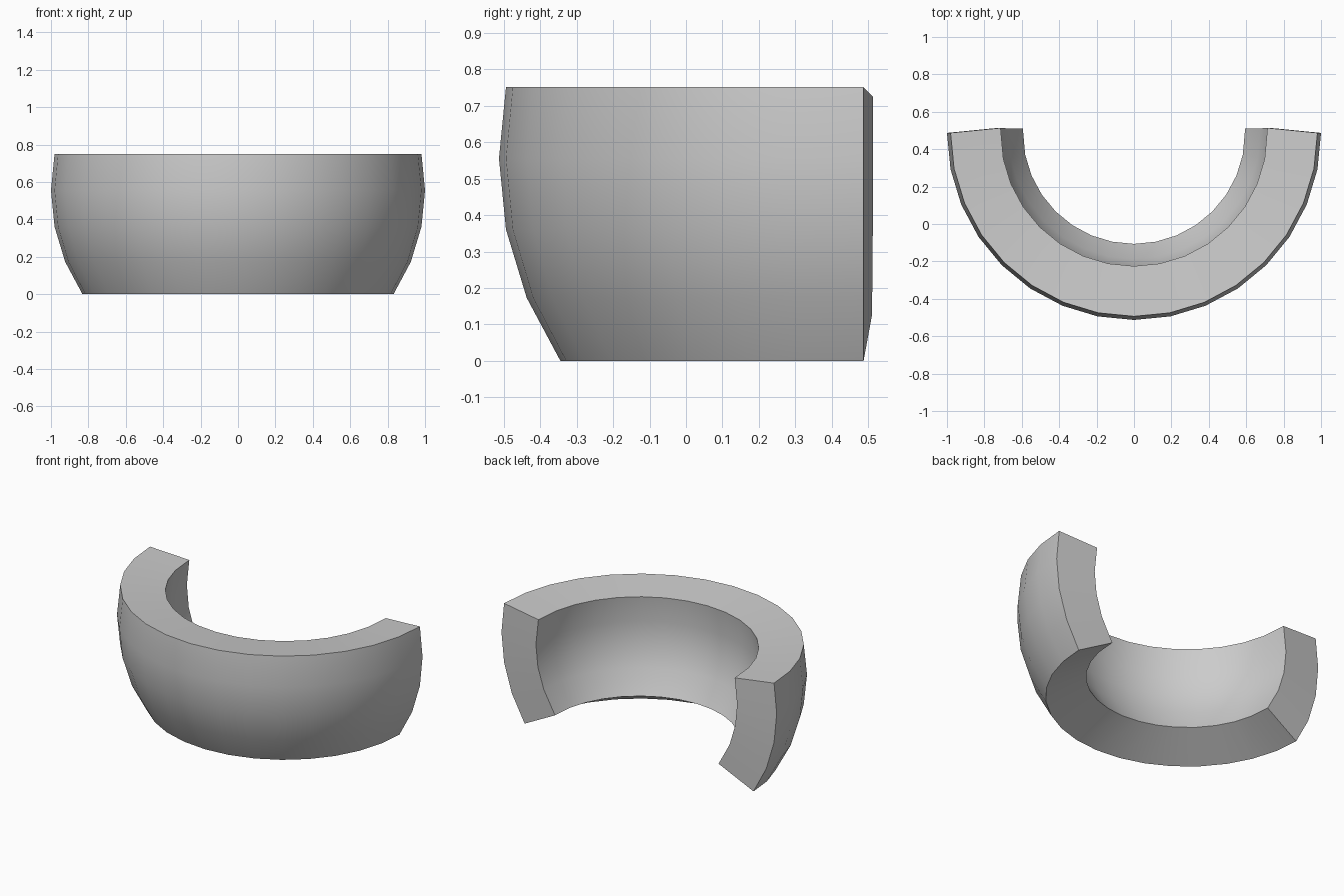
import bpy, math

if "Cube" in bpy.data.objects:
    bpy.data.objects.remove(bpy.data.objects["Cube"])

# Half band of a 32 x 16 sphere, one ring above the equator to three below
STEP = math.pi / 16
Z0 = math.sin(3 * STEP)      # lowest ring sits on z = 0
CY = 0.487                   # sphere centre in y
COLS, ROWS = 17, 5
verts = []
for r in range(ROWS):
    lat = (r - 3) * STEP
    for c in range(COLS):
        a = math.pi + c * STEP
        verts.append((math.cos(lat) * math.cos(a),
                      CY + math.cos(lat) * math.sin(a),
                      Z0 + math.sin(lat)))
faces = [(r * COLS + c, r * COLS + c + 1, (r + 1) * COLS + c + 1, (r + 1) * COLS + c)
         for r in range(ROWS - 1) for c in range(COLS - 1)]

mesh = bpy.data.meshes.new("curved_band")
mesh.from_pydata(verts, [], faces)
band = bpy.data.objects.new("curved_band", mesh)
bpy.context.collection.objects.link(band)
bpy.context.view_layer.objects.active = band
band.select_set(True)

# Wall thickness grown inward
wall = band.modifiers.new("wall", 'SOLIDIFY')
wall.thickness = 0.27
wall.offset = -1
bpy.ops.object.modifier_apply(modifier=wall.name)
bpy.ops.object.shade_smooth_by_angle(angle=math.radians(30))
